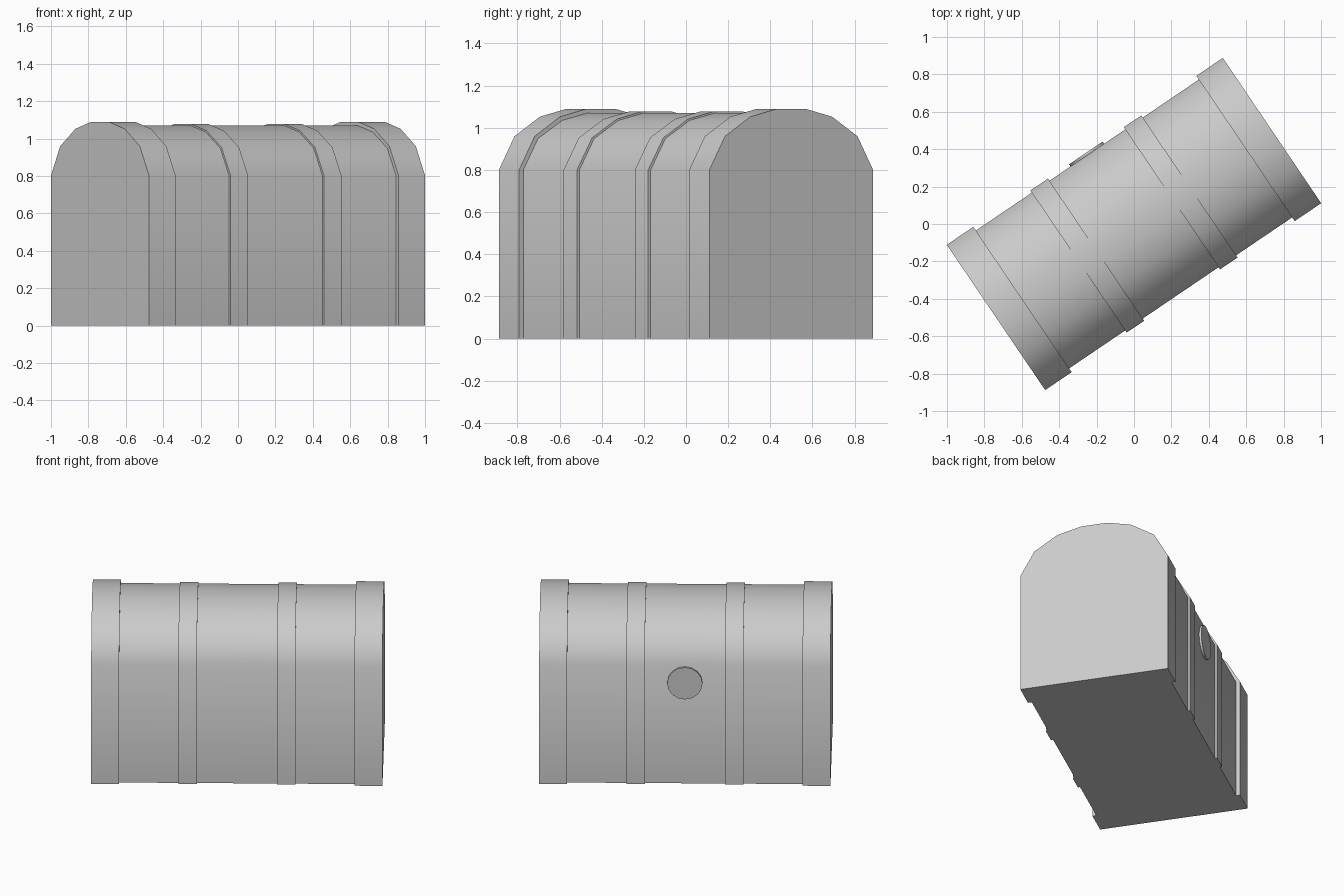
import bpy, bmesh, math
from mathutils import Matrix

if "Cube" in bpy.data.objects:
    bpy.data.objects.remove(bpy.data.objects["Cube"])

TURN = Matrix.Rotation(math.radians(34.1), 4, 'Z')

grey = bpy.data.materials.new("plain_grey")
grey.use_nodes = True
COLOUR = (0.6, 0.6, 0.6, 1)
grey.diffuse_color = COLOUR
grey.node_tree.nodes["Principled BSDF"].inputs["Base Color"].default_value = COLOUR


def finish(name, bm):
    """Turn the bmesh into a smooth-shaded object on the chest's diagonal."""
    bmesh.ops.recalc_face_normals(bm, faces=bm.faces)
    bm.transform(TURN)
    mesh = bpy.data.meshes.new(name)
    bm.to_mesh(mesh)
    bm.free()
    mesh.materials.append(grey)
    obj = bpy.data.objects.new(name, mesh)
    bpy.context.collection.objects.link(obj)
    bpy.ops.object.select_all(action='DESELECT')
    obj.select_set(True)
    bpy.context.view_layer.objects.active = obj
    bpy.ops.object.shade_smooth_by_angle(angle=math.radians(40))


def arched_block(name, start, end, half_width, top):
    """Extrude the domed chest section along its length."""
    eave = 0.8
    rise = top - eave
    half = [(1, 0), (1, eave), (0.81, eave + 0.55 * rise),
            (0.5, eave + 0.87 * rise), (0.175, top)]
    section = half + [(-v, z) for v, z in reversed(half)]
    bm = bmesh.new()
    face = bm.faces.new([bm.verts.new((start, v * half_width, z)) for v, z in section])
    out = bmesh.ops.extrude_face_region(bm, geom=[face], use_keep_orig=True)
    moved = [g for g in out["geom"] if isinstance(g, bmesh.types.BMVert)]
    bmesh.ops.translate(bm, verts=moved, vec=(end - start, 0, 0))
    finish(name, bm)


# Chest body and raised bands
arched_block("chest_body", -0.88, 0.88, 0.445, 1.07)
for side, label in ((-1, "right"), (1, "left")):
    arched_block(label + "_end_band", side * 0.72, side * 0.891, 0.469, 1.09)
    arched_block(label + "_middle_band", side * 0.245, side * 0.358, 0.459, 1.078)

# Round lock plate on the back wall
bm = bmesh.new()
bmesh.ops.create_cone(bm, cap_ends=True, segments=16, radius1=0.108, radius2=0.108,
                      depth=0.03,
                      matrix=Matrix.Translation((0, 0.444, 0.68)) @ Matrix.Rotation(math.pi / 2, 4, 'X'))
finish("lock_plate", bm)
